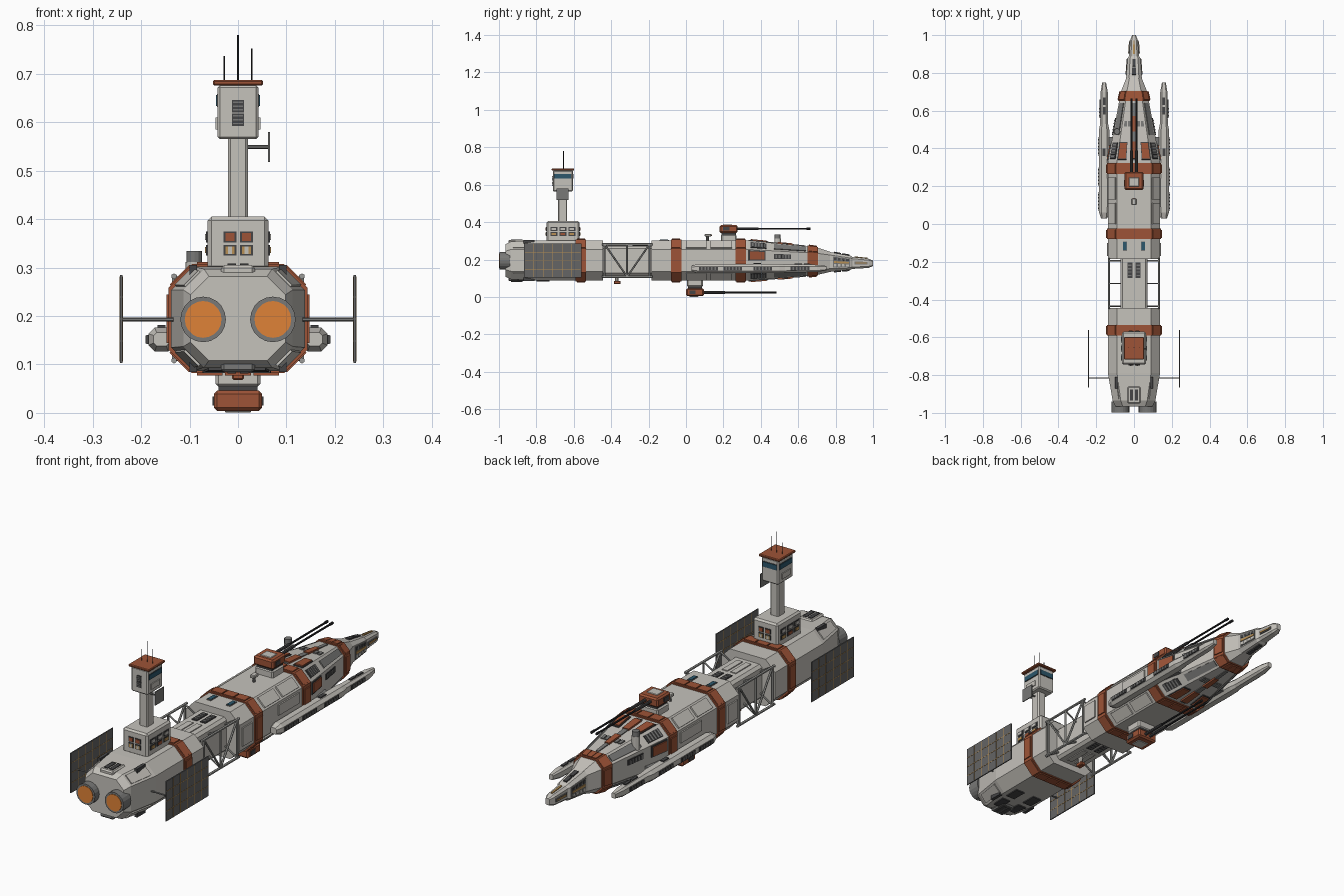
import bpy, bmesh, math
from mathutils import Vector

if "Cube" in bpy.data.objects:
    bpy.data.objects.remove(bpy.data.objects["Cube"])


def material(name, r, g, b):
    m = bpy.data.materials.new(name)
    m.diffuse_color = (r, g, b, 1)
    m.use_nodes = True
    m.node_tree.nodes["Principled BSDF"].inputs["Base Color"].default_value = m.diffuse_color
    return m


HULL = material("hull_grey", .56, .54, .50)
MID = material("trim_grey", .19, .19, .185)
STRUT = material("strut_grey", .33, .33, .315)
PANEL = material("panel_grey", .13, .13, .13)
DARK = material("dark_grey", .06, .06, .062)
BLACK = material("near_black", .022, .022, .024)
RED = material("rust_red", .34, .088, .038)
ORANGE = material("engine_orange", .74, .225, .038)
BLUE = material("window_blue", .025, .095, .15)
TAN = material("tan_line", .48, .28, .09)


def finish(name, bm, mat, bevel=0):
    bmesh.ops.recalc_face_normals(bm, faces=bm.faces)
    me = bpy.data.meshes.new(name)
    bm.to_mesh(me)
    bm.free()
    me.materials.append(mat)
    ob = bpy.data.objects.new(name, me)
    bpy.context.collection.objects.link(ob)
    if bevel:
        mod = ob.modifiers.new("bevel", 'BEVEL')
        mod.width, mod.segments = bevel, 1
    return ob


def box(name, mat, x, y, z, bevel=0):
    """Box from (min, max) pairs."""
    bm = bmesh.new()
    bmesh.ops.create_cube(bm, size=1)
    for v in bm.verts:
        v.co = [lo + (c + .5) * (hi - lo) for c, (lo, hi) in zip(v.co, (x, y, z))]
    return finish(name, bm, mat, bevel)


def rod(name, mat, p, q, r, sides=6):
    p, q = Vector(p), Vector(q)
    bm = bmesh.new()
    bmesh.ops.create_cone(bm, cap_ends=True, segments=sides, radius1=r, radius2=r, depth=(q - p).length)
    rot = (q - p).to_track_quat('Z', 'Y').to_matrix()
    for v in bm.verts:
        v.co = rot @ v.co + (p + q) / 2
    return finish(name, bm, mat)


def ring(y, hw, zb, zt, c, cx=0):
    pts = [(hw - c, zt), (hw, zt - c), (hw, zb + c), (hw - c, zb)]
    pts += [(-x, z) for x, z in reversed(pts)]
    return [Vector((cx + x, y, z)) for x, z in pts]


def loft(name, mat, stations):
    bm = bmesh.new()
    rings = [[bm.verts.new(p) for p in ring(*s)] for s in stations]
    for a, b in zip(rings, rings[1:]):
        for i in range(8):
            bm.faces.new((a[i], a[(i + 1) % 8], b[(i + 1) % 8], b[i]))
    bm.faces.new(rings[0])
    bm.faces.new(rings[-1])
    return finish(name, bm, mat)


# Hull stations: y, half width, bottom, top, chamfer
REAR = [(-.965, .098, .108, .282, .038), (-.935, .113, .094, .297, .043),
        (-.79, .138, .087, .302, .048), (-.445, .138, .087, .302, .048)]
FRONT = [(-.185, .138, .087, .302, .048), (.33, .138, .087, .302, .048),
         (.655, .078, .113, .270, .034), (.71, .066, .120, .262, .03),
         (.785, .036, .137, .236, .014)]
NOSE = [(.77, .042, .135, .240, .016), (.88, .033, .145, .220, .012),
        (.89, .026, .15, .214, .01), (.975, .02, .155, .205, .008), (1.0, .01, .165, .195, .004)]


def section(st, y):
    for a, b in zip(st, st[1:]):
        if y <= b[0]:
            break
    t = (y - a[0]) / (b[0] - a[0])
    return [i + (j - i) * t for i, j in zip(a, b)]


def plate(name, mat, st, k, u, y, h=.005):
    """Plate lying on hull side k, spanning u along the side and y along the ship."""
    rows = []
    for yy in y:
        r = ring(*section(st, yy))
        rows.append([r[k].lerp(r[(k + 1) % 8], t) for t in u])
    (a, b), (d, c) = rows
    n = (b - a).cross(d - a).normalized()
    bm = bmesh.new()
    lo = [bm.verts.new(p - n * .004) for p in (a, b, c, d)]
    hi = [bm.verts.new(p + n * h) for p in (a, b, c, d)]
    bm.faces.new(lo)
    bm.faces.new(hi)
    for i in range(4):
        j = (i + 1) % 4
        bm.faces.new((lo[i], lo[j], hi[j], hi[i]))
    return finish(name, bm, mat)


def pair(name, mat, st, k, u, y, h=.005):
    """Plate on side k and its mirror image."""
    plate(name, mat, st, k, u, y, h)
    plate(name, mat, st, (6 - k) % 8, (1 - u[1], 1 - u[0]), y, h)


def vent(name, st, k, u, y, slats=5):
    pair(name, DARK, st, k, u, y, .004)
    s = (y[1] - y[0]) / (2 * slats + 1)
    for i in range(slats):
        y0 = y[0] + (2 * i + 1) * s
        pair(name + "_slat", MID, st, k, (u[0] + .04, u[1] - .04), (y0, y0 + s), .007)


# Main hull blocks
loft("rear_hull", HULL, REAR)
loft("front_hull", HULL, FRONT)
loft("nose", HULL, NOSE)

# Rust bands with raised segments
for st, y0, y1 in ((REAR, -.59, -.535), (FRONT, -.08, -.025), (FRONT, .265, .322), (FRONT, .65, .705)):
    grown = []
    for y in (y0, y1):
        y, hw, zb, zt, c = section(st, y)
        grown.append((y, hw + .005, zb - .005, zt + .005, c))
    loft("band", RED, grown)
    for k in range(8):
        parts = ((.03, .32), (.35, .65), (.68, .97)) if k in (3, 7) else ((.08, .92),)
        for u in parts:
            plate("band_segment", RED, st, k, u, (y0 + .006, y1 - .006), .010)

# Hull panels, hatches and vents
for k in (0, 2):
    pair("chamfer_panel", HULL, FRONT, k, (.12, .88), (.0, .11), .007)
    pair("chamfer_panel", HULL, FRONT, k, (.12, .88), (.13, .245), .007)
    pair("bow_chamfer_panel", MID, FRONT, k, (.2, .8), (.47, .64), .005)
    pair("rear_chamfer_panel", HULL, REAR, k, (.15, .85), (-.925, -.81), .005)
    vent("chamfer_vent", FRONT, k, (.2, .8), (.345, .43))
pair("side_hatch_frame", DARK, FRONT, 1, (.03, .5), (.335, .425), .004)
pair("side_hatch", RED, FRONT, 1, (.08, .45), (.342, .418), .008)
vent("side_vent", FRONT, 1, (.15, .4), (.47, .56))
pair("side_panel", HULL, FRONT, 1, (.1, .5), (.09, .24), .006)
pair("side_panel", HULL, FRONT, 1, (.15, .85), (-.17, -.1), .006)
for k in (3, 7):
    for u in ((.0, .27), (.73, 1)):
        plate("deck_hatch_frame", DARK, FRONT, k, u, (.34, .435), .004)
        plate("deck_hatch", RED, FRONT, k, (u[0] + .02, u[1] - .02), (.346, .429), .009)
    for u in ((.08, .2), (.24, .36), (.64, .76), (.8, .92)):
        plate("deck_grille", MID, FRONT, k, u, (.515, .545), .005)
    for y in ((.345, .435), (.49, .57)):
        plate("spine_stripe", RED, FRONT, k, (.4, .6), y, .008)
    plate("spine_strip", MID, FRONT, k, (.42, .58), (.335, .64), .004)
for u in (.17, .71):
    plate("deck_window_frame", MID, FRONT, 7, (u, u + .12), (-.142, -.092), .003)
    plate("deck_window", BLUE, FRONT, 7, (u + .01, u + .11), (-.138, -.096), .005)
    for y in (-.90, -.80):
        plate("belly_vent", DARK, REAR, 3, (u - .05, u + .2), (y, y + .07), .005)

# Nose details
pair("nose_panel", MID, NOSE, 1, (.08, .92), (.785, .876), .003)
for i in range(4):
    y = .79 + i * .022
    pair("nose_slot", DARK, NOSE, 1, (.14, .34), (y, y + .014), .005)
    pair("nose_slot", HULL, NOSE, 1, (.66, .86), (y, y + .014), .005)
pair("nose_line", TAN, NOSE, 1, (.42, .58), (.79, .872), .005)
for k in (3, 7):
    for y in (.79, .835):
        plate("nose_deck_vent", DARK, NOSE, k, (.3, .7), (y, y + .038), .006)
pair("nose_tip_panel", MID, NOSE, 1, (.3, .7), (.9, .97), .004)
pair("nose_tip_line", TAN, NOSE, 1, (.42, .58), (.905, .965), .006)
plate("nose_tip_stripe", TAN, NOSE, 7, (.35, .65), (.9, .97), .004)

# Side pods
for s in (-1, 1):
    cx = s * .158
    pod = [(.03, .016, .138, .166, .006, cx), (.06, .027, .127, .176, .013, cx),
           (.50, .027, .127, .176, .013, cx), (.53, .021, .130, .174, .01, cx),
           (.70, .019, .133, .172, .008, cx), (.75, .010, .142, .166, .004, cx)]
    loft("side_pod", HULL, pod)
    k = 1 if s > 0 else 5
    for y in (.07, .2, .36, .56):
        plate("pod_vent", DARK, pod, k, (.1, .9), (y, y + .1), .004)
        for i in range(5):
            plate("pod_vent_slat", MID, pod, k, (.15, .85), (y + .01 + i * .018, y + .018 + i * .018), .006)
    for y in (.36, .58, .63):
        plate("pod_top_vent", DARK, pod, 7, (.2, .8), (y, y + .04), .005)
    box("pod_rib", MID, sorted((s * .10, s * .152)), (.1, .46), (.138, .165))

# Truss section around the core
box("core", HULL, (-.072, .072), (-.46, -.17), (.115, .272), .012)
for z in ((.270, .276), (.111, .117)):
    for x in (-.035, .008):
        box("core_panel", HULL, (x, x + .027), (-.42, -.31), z)
        box("core_vent", DARK, (x, x + .027), (-.285, -.205), z)
        for i in range(4):
            y = -.276 + i * .018
            box("core_vent_slat", MID, (x + .004, x + .023), (y, y + .007), (z[0] - .002, z[1] + .002))
for s in (-1, 1):
    for z in (.108, .282):
        rod("truss_rail", STRUT, (s * .132, -.45, z), (s * .132, -.18, z), .006)
        for y in (-.435, -.315, -.195):
            rod("truss_cross", STRUT, (s * .06, y, (z + .195) / 2), (s * .132, y, z), .004)
    for y in (-.435, -.315, -.195):
        rod("truss_post", STRUT, (s * .132, y, .108), (s * .132, y, .282), .005)
    for y in (-.435, -.195):
        rod("truss_diagonal", STRUT, (s * .132, y, .282), (s * .132, -.315, .108), .005)

# Engines
for x in (-.072, .072):
    rod("engine_nozzle", MID, (x, -.94, .193), (x, -.997, .193), .047, 20)
    rod("engine_glow", ORANGE, (x, -.99, .193), (x, -.999, .193), .038, 20)
for z, m in (((.278, .305), HULL), ((.084, .112), MID)):
    box("tail_unit", m, (-.035, .035), (-.95, -.86), z, .006)
    for x in (-.022, .004):
        box("tail_unit_vent", DARK, (x, x + .018), (-.935, -.875), (z[0] - .003, z[1] + .003))
    for x in (-.1, .085):
        box("tail_latch", DARK, (x, x + .015), (-.87, -.81), z)

# Solar panels with grid lines
for s in (-1, 1):
    rod("panel_arm", MID, (s * .12, -.815, .193), (s * .241, -.815, .193), .004)
    box("solar_panel", PANEL, sorted((s * .2385, s * .2435)), (-.865, -.56), (.103, .285))
    xs = sorted((s * .2375, s * .2445))
    for i in range(1, 6):
        y = -.865 + i * .0508
        box("panel_line", TAN, xs, (y - .0012, y + .0012), (.106, .282))
    for i in range(1, 4):
        z = .103 + i * .0455
        box("panel_line", TAN, xs, (-.862, -.563), (z - .0012, z + .0012))

# Bridge tower
box("tower_base", HULL, (-.063, .063), (-.745, -.57), (.295, .405), .008)
for i in range(2):
    for z0, m in ((.325, TAN), (.352, RED)):
        x, z = -.03 + i * .034, (z0, z0 + .022)
        box("base_panel_frame", DARK, (x, x + .027), (-.748, -.567), z)
        box("base_panel", m, (x + .004, x + .023), (-.75, -.565), (z0 + .003, z0 + .019))
        if m == TAN:
            box("base_panel_insert", HULL, (x + .009, x + .018), (-.751, -.564), (z0 + .003, z0 + .019))
for i, low in enumerate((TAN, RED, TAN)):
    for z0, m in ((.325, low), (.352, HULL)):
        y = -.725 + i * .048
        box("base_side_frame", DARK, (-.066, .066), (y, y + .038), (z0, z0 + .022))
        box("base_side_panel", m, (-.068, .068), (y + .006, y + .03), (z0 + .005, z0 + .017))
box("tower_neck", HULL, (-.021, .021), (-.685, -.635), (.40, .57), .005)
box("tower_head", HULL, (-.042, .042), (-.712, -.605), (.565, .677), .005)
box("head_side_unit", HULL, (-.046, .046), (-.69, -.63), (.585, .61))
box("side_window_frame", DARK, (-.0435, .0435), (-.706, -.611), (.632, .658))
box("side_window", BLUE, (-.0455, .0455), (-.703, -.614), (.634, .656))
box("front_window_frame", DARK, (-.037, .037), (-.62, -.6035), (.632, .658))
box("front_window", BLUE, (-.035, .035), (-.62, -.6015), (.634, .656))
for z in (.592, .62):
    box("head_vent", DARK, (-.012, .012), (-.715, -.70), (z, z + .026))
    for i in range(3):
        box("head_vent_slat", MID, (-.01, .01), (-.717, -.70), (z + .004 + i * .008, z + .007 + i * .008))
box("tower_roof", RED, (-.052, .052), (-.718, -.598), (.676, .687), .003)
for x, top in ((-.028, .737), (0, .78), (.028, .752)):
    rod("mast", BLACK, (x, -.655, .68), (x, -.655, top), .0018)
rod("dish_arm", MID, (.015, -.66, .549), (.065, -.66, .549), .004)
box("dish_panel", MID, (.062, .066), (-.692, -.628), (.518, .58))


# Gun turrets above and below
def turret(y, z0, d, reach):
    def zz(a, b):
        return sorted((z0 + d * a, z0 + d * b))
    box("turret_base", HULL, (-.046, .046), (y - .042, y + .042), zz(-.01, .032), .006)
    box("turret_collar", DARK, (-.04, .04), (y - .038, y + .038), zz(.03, .042))
    box("turret_body", RED, (-.05, .05), (y - .048, y + .048), zz(.040, .082), .007)
    box("turret_side_plate", DARK, (-.053, .053), (y - .03, y + .004), zz(.052, .071))
    box("turret_cap", HULL, (-.027, .027), (y - .03, y + .018), zz(.08, .085), .002)
    zg = z0 + d * .062
    for x in (-.013, .013):
        rod("gun_sleeve", DARK, (x, y + .04, zg), (x, y + .16, zg), .007, 8)
        rod("gun_barrel", BLACK, (x, y + .15, zg), (x, reach, zg), .0045, 8)
        rod("gun_muzzle", BLACK, (x, reach - .02, zg), (x, reach, zg), .006, 8)


turret(.228, .302, 1, .665)
turret(.048, .086, -1, .485)

# Small sensors
rod("deck_post", MID, (0, .115, .30), (0, .115, .325), .007, 8)
box("deck_post_head", HULL, (-.012, .012), (.10, .135), (.322, .336), .003)
box("deck_post_lens", RED, (-.008, .008), (.13, .138), (.325, .333))
rod("sensor_base", HULL, (-.09, .49, .25), (-.09, .49, .312), .018, 12)
rod("sensor_drum", MID, (-.09, .49, .312), (-.09, .49, .334), .016, 12)
rod("belly_post", HULL, (0, -.37, .12), (0, -.37, .085), .01, 8)
box("belly_sensor", RED, (-.012, .012), (-.385, -.35), (.068, .086), .003)
